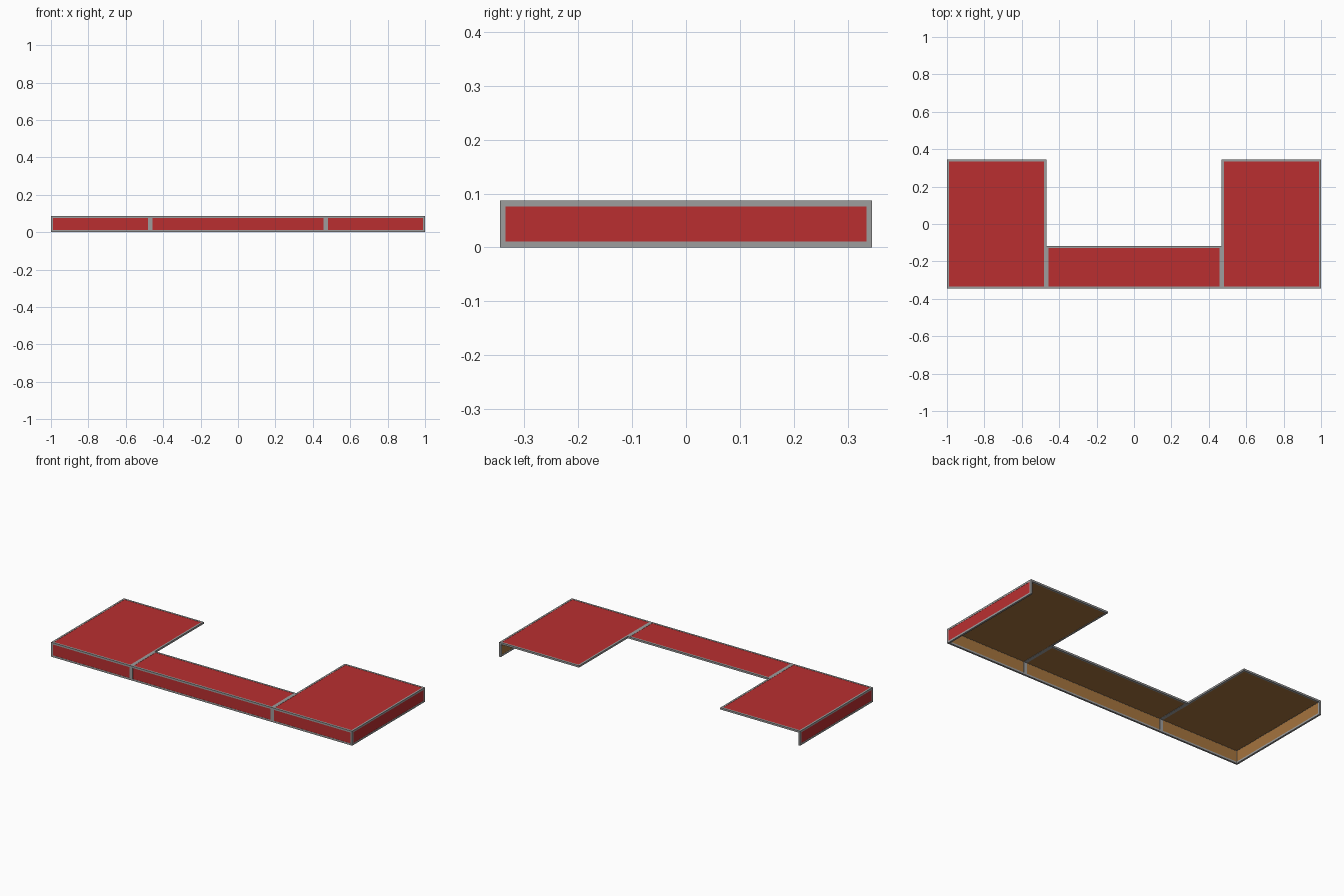
import bpy, bmesh
from mathutils import Vector

if "Cube" in bpy.data.objects:
    bpy.data.objects.remove(bpy.data.objects["Cube"])

W, D, H = 1.0, 0.345, 0.087     # half width, half depth, height
S, B = 0.469, -0.117            # wing inner edge, back of the middle section
T, R = 0.011, 0.001             # frame bar size, panel recess


def material(name, rgb):
    m = bpy.data.materials.new(name)
    m.diffuse_color = (*rgb, 1)
    m.use_nodes = True
    m.node_tree.nodes["Principled BSDF"].inputs["Base Color"].default_value = m.diffuse_color
    return m


RED = material("red", (0.49, 0.028, 0.030))
GREY = material("grey", (0.34, 0.34, 0.34))
WOOD = material("wood", (0.376, 0.174, 0.048))


def box(name, x, y, z, mats, outward=None):
    """Box between ranges; faces along `outward` use the first material."""
    bm = bmesh.new()
    bmesh.ops.create_cube(bm, size=1)
    for v in bm.verts:
        v.co = Vector([(a + b) / 2 + c * abs(b - a) for (a, b), c in zip((x, y, z), v.co)])
    bm.normal_update()
    if outward:
        for f in bm.faces:
            f.material_index = 0 if f.normal.dot(Vector(outward)) > 0.5 else 1
    me = bpy.data.meshes.new(name)
    bm.to_mesh(me)
    bm.free()
    for m in mats:
        me.materials.append(m)
    bpy.context.collection.objects.link(bpy.data.objects.new(name, me))


def bar(name, x, y, z):
    box(name, x, y, z, [GREY])


def panel(name, x, y, z, outward):
    box(name, x, y, z, [RED, WOOD], outward)


front, top, low, mid = (-D, -D + T), (H - T, H), (0, T), (T, H - T)
skin_front, skin_top = (-D + R, -D + T - R), (H - T + R, H - R)

# Middle section
bar("front_top_rail", (-W, W), front, top)
bar("front_bottom_rail", (-W, W), front, low)
bar("middle_back_rail", (-S + T, S - T), (B - T, B), top)
panel("middle_top_panel", (-S + T, S - T), (-D + T, B - T), skin_top, (0, 0, 1))
panel("middle_front_panel", (-S + T, S - T), skin_front, mid, (0, -1, 0))

# Wings, one each side
for side, s in (("left", -1), ("right", 1)):
    def xr(a, b):
        return tuple(sorted((s * a, s * b)))

    outer, inner_y = xr(W - T, W), (-D + T, D - T)
    bar(side + "_wing_back_rail", xr(S, W), (D - T, D), top)
    bar(side + "_wing_outer_rail", outer, inner_y, top)
    bar(side + "_wing_inner_rail", xr(S, S + T), inner_y, top)
    bar(side + "_middle_end_rail", xr(S - T, S), (-D + T, B), top)
    bar(side + "_side_bottom_rail", outer, (-D + T, D), low)
    bar(side + "_front_post", outer, front, mid)
    bar(side + "_back_post", outer, (D - T, D), mid)
    bar(side + "_divider_post", xr(S - T, S + T), front, mid)
    panel(side + "_wing_top_panel", xr(S + T, W - T), inner_y, skin_top, (0, 0, 1))
    panel(side + "_front_panel", xr(S + T, W - T), skin_front, mid, (0, -1, 0))
    panel(side + "_side_panel", xr(W - T + R, W - R), inner_y, mid, (s, 0, 0))
